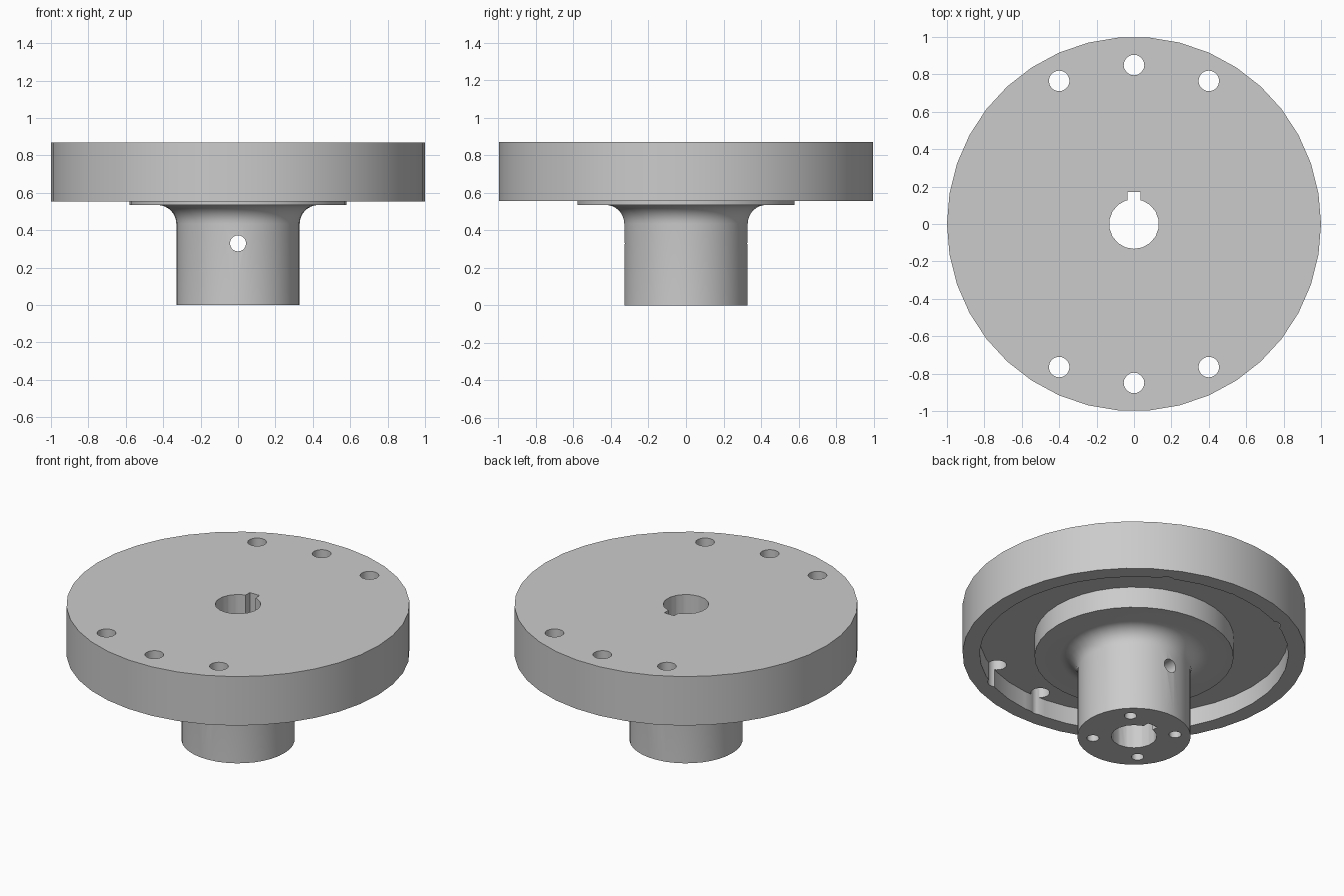
import bpy, bmesh, math
from mathutils import Matrix

cube = bpy.data.objects.get("Cube")
if cube:
    bpy.data.objects.remove(cube, do_unlink=True)

DISC_TOP, DISC_BOTTOM, RECESS_FLOOR, BOSS_BOTTOM = 0.87, 0.555, 0.67, 0.535
HUB_R, FILLET = 0.33, 0.1

steel = bpy.data.materials.new("steel_grey")
steel.use_nodes = True
grey = (0.6, 0.6, 0.6, 1)
steel.diffuse_color = grey
steel.node_tree.nodes["Principled BSDF"].inputs["Base Color"].default_value = grey


def finish(bm, name):
    bmesh.ops.recalc_face_normals(bm, faces=bm.faces)
    mesh = bpy.data.meshes.new(name)
    bm.to_mesh(mesh)
    bm.free()
    obj = bpy.data.objects.new(name, mesh)
    bpy.context.collection.objects.link(obj)
    return obj


def lathe(name, profile, segments):
    bm = bmesh.new()
    verts = [bm.verts.new((r, 0, z)) for r, z in profile]
    edges = [bm.edges.new(pair) for pair in zip(verts, verts[1:])]
    bmesh.ops.spin(bm, geom=verts + edges, cent=(0, 0, 0), axis=(0, 0, 1),
                   angle=math.tau, steps=segments, use_merge=False)
    bmesh.ops.remove_doubles(bm, verts=bm.verts, dist=1e-4)
    return finish(bm, name)


def cut(target, cutter):
    mod = target.modifiers.new("cut", "BOOLEAN")
    mod.operation, mod.solver, mod.object = "DIFFERENCE", "EXACT", cutter
    bpy.context.view_layer.objects.active = target
    bpy.ops.object.modifier_apply(modifier=mod.name)
    bpy.data.objects.remove(cutter, do_unlink=True)


def drill(target, radius, depth, centre, segments=20, along_y=False):
    bm = bmesh.new()
    turn = Matrix.Rotation(math.pi / 2 if along_y else 0, 4, "X")
    bmesh.ops.create_cone(bm, cap_ends=True, segments=segments, radius1=radius,
                          radius2=radius, depth=depth,
                          matrix=Matrix.Translation(centre) @ turn)
    cut(target, finish(bm, "drill_cutter"))


# Solid of revolution: hub, fillet, raised boss, recess, rim and top face
fillet = []
for i in range(9):
    a = math.pi / 2 * i / 8
    fillet.append((HUB_R + FILLET * (1 - math.cos(a)),
                   BOSS_BOTTOM - FILLET * (1 - math.sin(a))))
profile = [(0, 0), (HUB_R, 0)] + fillet + [
    (0.58, BOSS_BOTTOM), (0.58, RECESS_FLOOR), (0.9, RECESS_FLOOR),
    (0.9, DISC_BOTTOM), (1, DISC_BOTTOM), (1, DISC_TOP), (0, DISC_TOP)]
flange = lathe("flanged_hub", profile, 38)

# Central bore and its keyway
drill(flange, 0.133, 2, (0, 0, 0.4), 18)
bm = bmesh.new()
bmesh.ops.create_cube(bm, size=1, matrix=Matrix.Translation((0, 0.11, 0.4))
                      @ Matrix.Diagonal((0.07, 0.12, 2, 1)))
cut(flange, finish(bm, "keyway_cutter"))

# Bolt holes near the rim, three at the front and three at the back
for side in (-1, 1):
    for x, y in ((-0.4, 0.765), (0, 0.85), (0.4, 0.765)):
        drill(flange, 0.055, 1, (x, side * y, 0.8))

# Blind screw holes in the hub end
for sx in (-1, 1):
    for sy in (-1, 1):
        drill(flange, 0.036, 0.5, (sx * 0.17, sy * 0.17, 0), 16)

# Cross hole through the hub from front to back
drill(flange, 0.043, 1, (0, 0, 0.33), along_y=True)

flange.data.materials.clear()
flange.data.materials.append(steel)
bpy.ops.object.select_all(action="DESELECT")
flange.select_set(True)
bpy.context.view_layer.objects.active = flange
bpy.ops.object.shade_smooth_by_angle(angle=math.radians(30))
